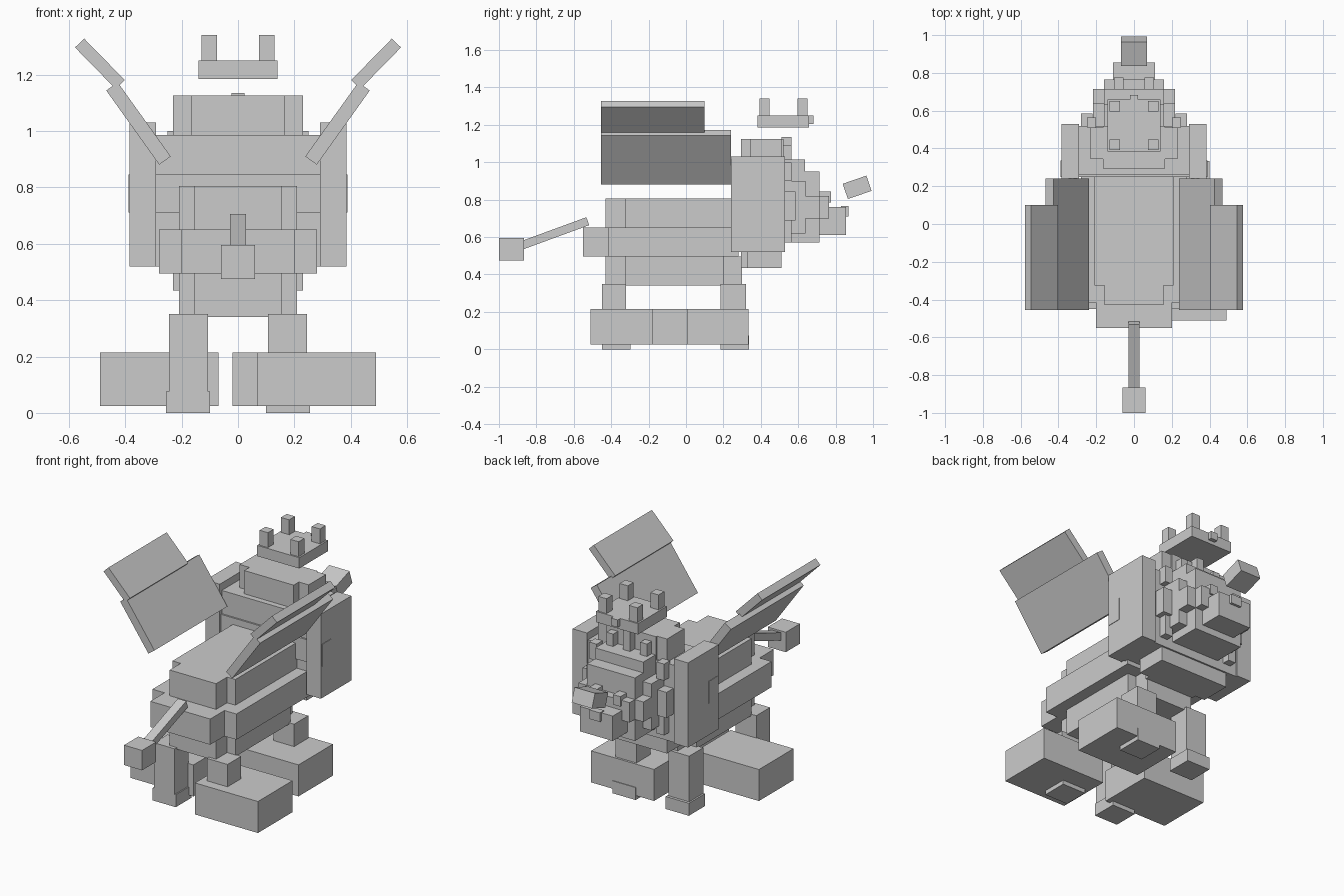
import bpy
import math
from mathutils import Matrix, Vector

cube = bpy.data.objects.get("Cube")
if cube:
    bpy.data.objects.remove(cube, do_unlink=True)

grey = bpy.data.materials.new("light_grey")
grey.use_nodes = True
grey.diffuse_color = (0.6, 0.6, 0.6, 1)
grey.node_tree.nodes["Principled BSDF"].inputs["Base Color"].default_value = (0.6, 0.6, 0.6, 1)


def box(name, x, y, z, turn=None):
    """Box from (low, high) ranges, with an optional (angle, axis) turn about its centre."""
    bpy.ops.mesh.primitive_cube_add(size=1)
    ob = bpy.context.object
    ob.name = name
    centre = Vector([(a + b) / 2 for a, b in (x, y, z)])
    size = [b - a for a, b in (x, y, z)]
    ob.data.transform(Matrix.Diagonal(size + [1]))
    if turn:
        ob.data.transform(Matrix.Rotation(turn[0], 4, turn[1]))
    ob.location = centre
    ob.data.materials.append(grey)
    return ob


def mid(name, half, y, z, turn=None):
    """Box centred on x = 0."""
    return box(name, (-half, half), y, z, turn)


def pair(name, x, y, z):
    """Box mirrored to both sides."""
    box("left_" + name, x, y, z)
    box("right_" + name, (-x[1], -x[0]), y, z)


def bar(name, axis, start, end, thick, span):
    """Slab between two points of a plane, spanning a range along the axis."""
    a, b = Vector(start), Vector(end)
    c, d = (a + b) / 2, b - a
    long, flat = (-d.length / 2, d.length / 2), (-thick / 2, thick / 2)
    angle = math.atan2(d.y, d.x)
    if axis == 'Y':
        ob = box(name, long, span, flat, (-angle, 'Y'))
        ob.location.x = c.x
    else:
        ob = box(name, span, long, flat, (angle, 'X'))
        ob.location.y = c.x
    ob.location.z = c.y
    return ob


# Body in three stepped layers
mid("back_wide", 0.21, (-0.325, 0.26), (0.65, 0.805))
mid("back_long", 0.155, (-0.43, 0.26), (0.65, 0.805))
mid("torso_wide", 0.28, (-0.415, 0.28), (0.495, 0.65))
mid("torso_long", 0.2, (-0.55, 0.28), (0.495, 0.65))
mid("belly_wide", 0.21, (-0.325, 0.2), (0.34, 0.495))
mid("belly_long", 0.155, (-0.43, 0.3), (0.34, 0.495))

# Legs and paws
for end, y in (("rear", (-0.45, -0.32)), ("front", (0.185, 0.32))):
    pair(end + "_leg", (0.107, 0.245), y, (0.07, 0.35))
    pair(end + "_paw", (0.1, 0.255), (y[0], y[0] + 0.152), (0, 0.075))

# Large blocks around the feet
box("rear_foot_block", (0.07, 0.49), (-0.51, -0.18), (0.025, 0.215))
box("front_foot_block", (-0.02, 0.40), (0.005, 0.333), (0.025, 0.215))
box("side_foot_block", (-0.49, -0.07), (-0.325, 0.005), (0.025, 0.215))

# Mane
pair("mane_side", (0.29, 0.385), (0.24, 0.53), (0.52, 1.03))
mid("mane_band", 0.388, (0.25, 0.335), (0.71, 0.845))
mid("mane_core", 0.29, (0.26, 0.52), (0.52, 0.985))
mid("mane_top_wide", 0.23, (0.345, 0.51), (0.985, 1.125))
mid("mane_top_long", 0.165, (0.295, 0.52), (0.985, 1.125))
mid("mane_bottom_wide", 0.23, (0.325, 0.51), (0.435, 0.52))
mid("mane_bottom_long", 0.165, (0.295, 0.51), (0.435, 0.52))

# Tufts around the face
mid("tuft_top", 0.023, (0.51, 0.565), (1.015, 1.135))
pair("tuft_inner", (0.09, 0.135), (0.51, 0.565), (1.0, 1.09))
pair("tuft_outer", (0.2, 0.25), (0.51, 0.565), (0.9, 1.0))
pair("tuft_low", (0.2, 0.25), (0.51, 0.565), (0.57, 0.69))
pair("tuft_cheek", (0.22, 0.28), (0.51, 0.585), (0.69, 0.845))

# Head and muzzle
mid("brow", 0.16, (0.51, 0.635), (0.95, 1.015))
mid("head", 0.16, (0.51, 0.715), (0.57, 0.95))
mid("head_sides", 0.217, (0.51, 0.64), (0.62, 0.9))
mid("cheeks", 0.217, (0.51, 0.715), (0.70, 0.82))
mid("upper_muzzle", 0.16, (0.7, 0.765), (0.70, 0.82))
mid("muzzle", 0.11, (0.7, 0.855), (0.61, 0.76))
mid("nose", 0.035, (0.83, 0.87), (0.71, 0.765))
pair("eye", (0.055, 0.105), (0.71, 0.775), (0.785, 0.845))
mid("floating_block", 0.068, (0.848, 0.982), (0.823, 0.909), (math.radians(19), 'X'))

# Crown
mid("crown_base", 0.14, (0.383, 0.658), (1.185, 1.25))
mid("crown_gem", 0.022, (0.65, 0.682), (1.205, 1.25))
for end, y in (("rear", (0.392, 0.447)), ("front", (0.595, 0.65))):
    pair("crown_post_" + end, (0.075, 0.13), y, (1.25, 1.34))

# Wings
for side, s in (("left", 1), ("right", -1)):
    bar(side + "_wing_inner", 'Y', (0.259 * s, 0.895), (0.447 * s, 1.158), 0.05, (-0.455, 0.24))
    bar(side + "_wing_outer", 'Y', (0.418 * s, 1.165), (0.562 * s, 1.312), 0.045, (-0.455, 0.1))

# Tail
bar("tail_rod", 'X', (-0.525, 0.685), (-0.88, 0.555), 0.045, (-0.028, 0.028))
mid("tail_tip", 0.06, (-1, -0.865), (0.475, 0.595))
